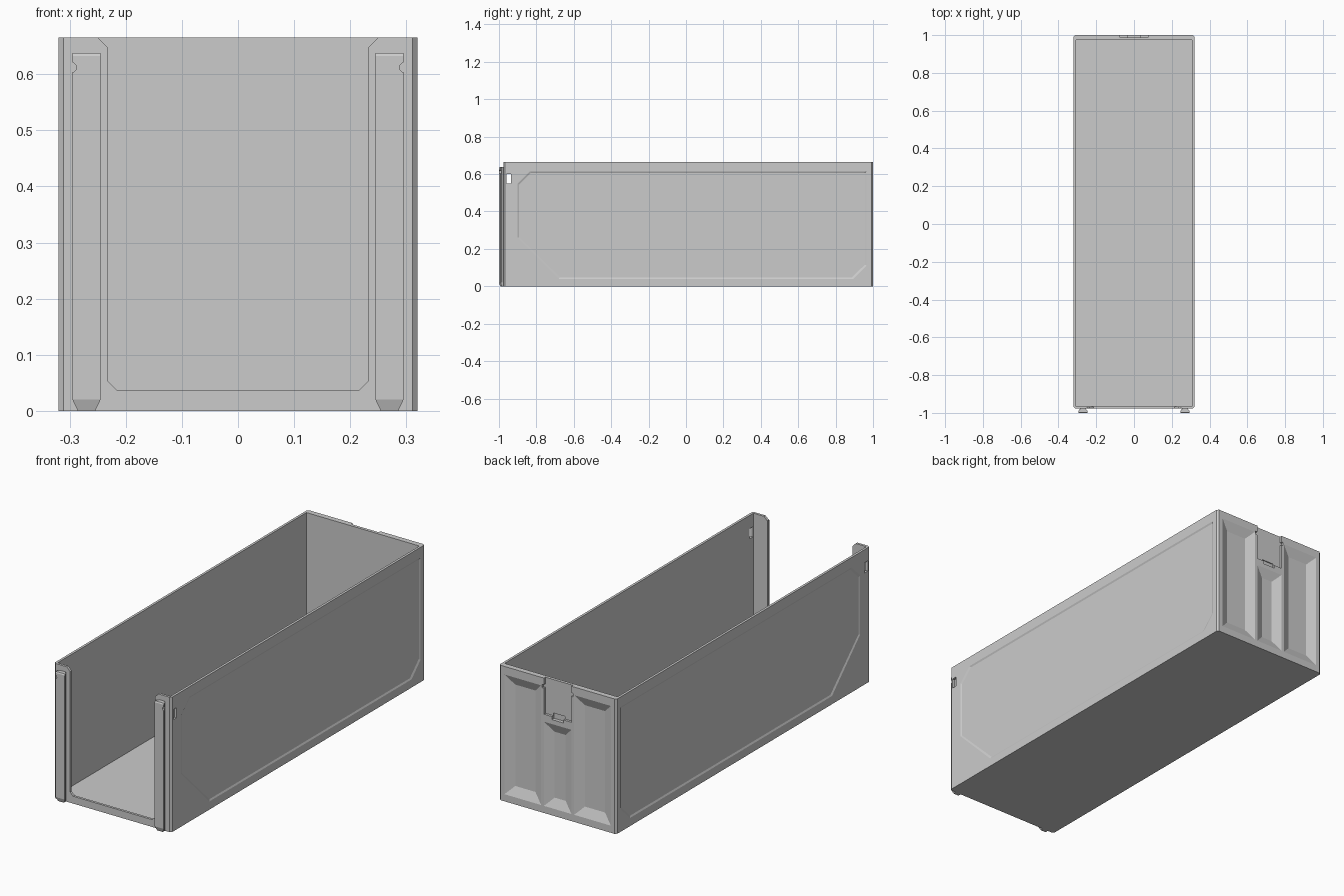
import bpy, bmesh, math
from mathutils import Vector

if "Cube" in bpy.data.objects:
    bpy.data.objects.remove(bpy.data.objects["Cube"])

W, H = 0.32, 0.665            # half width, height
YF, YB = -0.977, 1.0          # front and back of the body


def loft(name, rings):
    """Closed solid through rings of 3D points."""
    bm = bmesh.new()
    vs = [[bm.verts.new(p) for p in r] for r in rings]
    n = len(rings[0])
    for a, b in zip(vs, vs[1:]):
        for i in range(n):
            j = (i + 1) % n
            bm.faces.new((a[i], a[j], b[j], b[i]))
    bm.faces.new(vs[0])
    bm.faces.new(vs[-1])
    bmesh.ops.recalc_face_normals(bm, faces=bm.faces)
    me = bpy.data.meshes.new(name)
    bm.to_mesh(me)
    bm.free()
    ob = bpy.data.objects.new(name, me)
    bpy.context.collection.objects.link(ob)
    return ob


def rect(a0, a1, b0, b1):
    return [(a0, b0), (a1, b0), (a1, b1), (a0, b1)]


def on_x(poly, x):
    return [(x, a, b) for a, b in poly]


def on_y(poly, y):
    return [(a, y, b) for a, b in poly]


def on_z(poly, z):
    return [(a, b, z) for a, b in poly]


def inset(poly, d):
    """Shrink a polygon by d on each side of its bounding box."""
    us, vs = zip(*poly)
    cu, cv = (min(us) + max(us)) / 2, (min(vs) + max(vs)) / 2
    su = 1 - 2 * d / (max(us) - min(us))
    sv = 1 - 2 * d / (max(vs) - min(vs))
    return [(cu + (u - cu) * su, cv + (v - cv) * sv) for u, v in poly]


def cut(ob, cutter):
    m = ob.modifiers.new("cut", 'BOOLEAN')
    m.operation = 'DIFFERENCE'
    m.solver = 'EXACT'
    m.object = cutter
    bpy.context.view_layer.objects.active = ob
    bpy.ops.object.modifier_apply(modifier=m.name)
    bpy.data.objects.remove(cutter, do_unlink=True)


# bin body with chamfered upright corners
c = 0.009
outline = [(-W + c, YF), (W - c, YF), (W, YF + c), (W, YB - c),
           (W - c, YB), (-W + c, YB), (-W, YB - c), (-W, YF + c)]
body = loft("bin_body", [on_z(outline, 0), on_z(outline, H)])

# hollow interior
room = rect(-0.308, 0.308, -0.965, 0.973)
cut(body, loft("cavity", [on_z(room, 0.014), on_z(room, 0.8)]))

# front opening, with a low sill and flared top
half = [(0.215, 0.036), (0.232, 0.053), (0.232, 0.647), (0.25, H), (0.25, 0.75)]
opening = half + [(-x, z) for x, z in reversed(half)]
cut(body, loft("opening", [on_y(opening, -1.1), on_y(opening, -0.9)]))

# recessed side panels
panel = [(-0.9, 0.55), (-0.835, 0.615), (0.965, 0.615), (0.965, 0.11),
         (0.895, 0.04), (-0.68, 0.04), (-0.9, 0.26)]
for s in (-1, 1):
    cut(body, loft("panel", [on_x(panel, s * 0.34), on_x(panel, s * W),
                             on_x(inset(panel, 0.008), s * 0.316)]))

# small slot through both side walls
slot = rect(-0.96, -0.935, 0.55, 0.6)
cut(body, loft("slot", [on_x(slot, -0.5), on_x(slot, 0.5)]))

# sloping pockets in the back wall
for x0, x1, top in ((-0.29, -0.09, 0.625), (-0.075, 0.075, 0.45), (0.09, 0.29, 0.625)):
    hole = rect(x0, x1, 0.035, top)
    cut(body, loft("pocket", [on_y(hole, 1.02), on_y(hole, 1.0),
                              on_y(inset(hole, 0.045), 0.98)]))

# label recess above the middle pocket, with a finger notch
for x, z0, z1, y in ((0.075, 0.487, 0.8, 0.988), (0.032, 0.472, 0.5, 0.983),
                     (0.085, 0.615, 0.632, 0.988)):
    r = rect(-x, x, z0, z1)
    cut(body, loft("recess", [on_y(r, 1.02), on_y(r, y)]))

# front rails: T-shaped section, tapered foot, round side notch
section = [(-0.015, -0.976), (-0.015, -0.984), (-0.025, -0.992), (-0.025, -1.0),
           (0.025, -1.0), (0.025, -0.992), (0.015, -0.984), (0.015, -0.976)]
for s, side in ((-1, "left"), (1, "right")):
    def ring(z, k=1.0, pull=0.0):
        return [(s * 0.27 + x * (k if abs(x) > 0.02 else 1), min(y + pull, -0.976)
                 if y < -0.98 else y, z) for x, y in section]
    rail = loft(side + "_front_rail", [ring(0, 0.62, 0.007), ring(0.02),
                                       ring(0.632), ring(0.638, 1.0, 0.003)])
    disc = [(s * 0.297 + 0.009 * math.cos(i * math.pi / 8),
             0.612 + 0.009 * math.sin(i * math.pi / 8)) for i in range(16)]
    cut(rail, loft("notch", [on_y(disc, -1.1), on_y(disc, -0.98)]))
